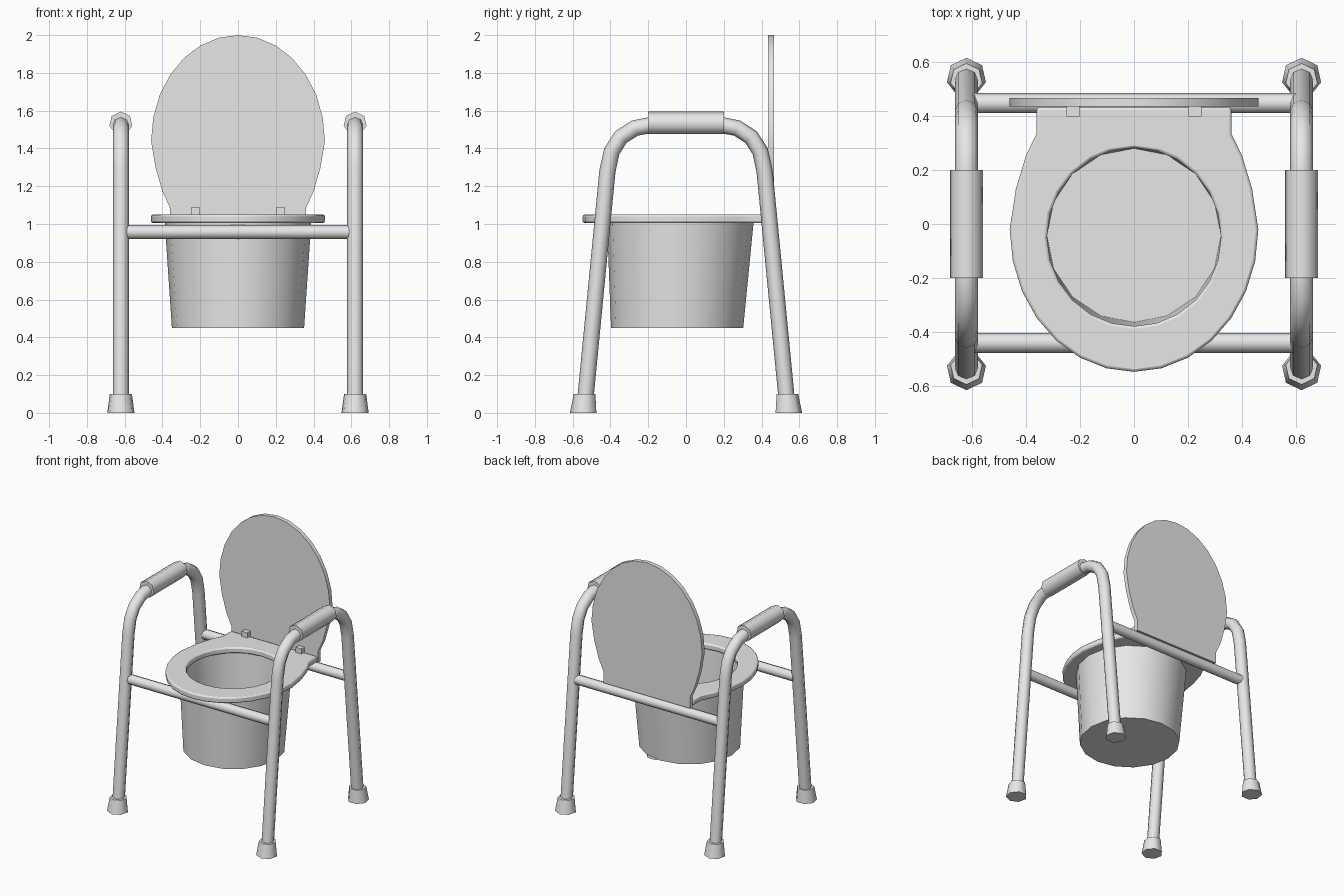
import bpy, bmesh
from math import sin, cos, pi, radians
from mathutils import Vector

if "Cube" in bpy.data.objects:
    bpy.data.objects.remove(bpy.data.objects["Cube"])

grey = bpy.data.materials.new("light_grey")
grey.use_nodes = True
grey.diffuse_color = (0.8, 0.8, 0.8, 1)
grey.node_tree.nodes["Principled BSDF"].inputs["Base Color"].default_value = (0.8, 0.8, 0.8, 1)


def finish(name, bm, smooth=60):
    bmesh.ops.recalc_face_normals(bm, faces=bm.faces)
    mesh = bpy.data.meshes.new(name)
    bm.to_mesh(mesh)
    bm.free()
    mesh.materials.append(grey)
    obj = bpy.data.objects.new(name, mesh)
    bpy.context.collection.objects.link(obj)
    bpy.ops.object.select_all(action='DESELECT')
    obj.select_set(True)
    bpy.context.view_layer.objects.active = obj
    bpy.ops.object.shade_smooth_by_angle(angle=radians(smooth))
    return obj


def loft(name, rings, sides, up, smooth=60):
    """Skin a capped shape over rings of (centre, axis, radius); first corner faces up."""
    bm = bmesh.new()
    loops = []
    for centre, axis, radius in rings:
        axis = Vector(axis).normalized()
        u = Vector(up)
        u = (u - axis * u.dot(axis)).normalized()
        v = axis.cross(u)
        loops.append([bm.verts.new(Vector(centre) + radius * (u * cos(2 * pi * i / sides)
                      + v * sin(2 * pi * i / sides))) for i in range(sides)])
    for a, b in zip(loops, loops[1:]):
        for i in range(sides):
            j = (i + 1) % sides
            bm.faces.new((a[i], a[j], b[j], b[i]))
    bm.faces.new(loops[0])
    bm.faces.new(loops[-1])
    return finish(name, bm, smooth)


def plate(name, outline, holes, depth):
    """Fill an outline with holes and thicken it along depth."""
    bm = bmesh.new()
    for loop in [outline] + holes:
        vs = [bm.verts.new(p) for p in loop]
        for a, b in zip(vs, vs[1:] + vs[:1]):
            bm.edges.new((a, b))
    bmesh.ops.triangle_fill(bm, use_beauty=True, edges=bm.edges[:])
    top = bmesh.ops.extrude_face_region(bm, geom=bm.faces[:])
    moved = [g for g in top["geom"] if isinstance(g, bmesh.types.BMVert)]
    bmesh.ops.translate(bm, verts=moved, vec=depth)
    return finish(name, bm, 35)


def egg(middle, reach, shoulder, neck, back):
    """Half ellipse that narrows through shoulders to a square hinge tab."""
    arc = [(0.46 * cos(pi * i / 14), middle - reach * sin(pi * i / 14)) for i in range(15)]
    side = [(0.437, shoulder), (0.40, (shoulder + neck) / 2 + 0.02), (0.36, neck), (0.36, back)]
    return arc + [(-x, y) for x, y in side] + side[::-1]


# Side frames: bent leg tube, padded grip and rubber feet
half = [(-0.537, 0.03), (-0.416, 1.28), (-0.393, 1.385), (-0.345, 1.46), (-0.27, 1.508), (-0.19, 1.523)]
path = half + [(-y, z) for y, z in half[::-1]]
for label, x in (("left", 0.62), ("right", -0.62)):
    pts = [Vector((x, y, z)) for y, z in path]
    rings = []
    for i, p in enumerate(pts):
        before = (p - pts[max(i - 1, 0)]).normalized()
        after = (pts[min(i + 1, len(pts) - 1)] - p).normalized()
        rings.append((p, before + after, 0.043))
    loft(label + "_leg_tube", rings, 8, (1, 0, 0))
    loft(label + "_hand_grip", [((x, y, 1.533), (0, 1, 0), 0.062) for y in (-0.2, 0.2)], 7, (0, 0, 1))
    for end, s in (("front", -1), ("back", 1)):
        loft(f"{label}_{end}_foot", [((x, s * 0.541, 0), (0, 0, 1), 0.074),
                                     ((x, s * 0.534, 0.1), (0, 0, 1), 0.06)], 7, (0, s, 0))

# Cross bars
for end, y in (("front", -0.44), ("back", 0.447)):
    loft(end + "_cross_bar", [((x, y, 0.957), (1, 0, 0), 0.037) for x in (-0.6, 0.6)], 8, (0, 0, 1))

# Bucket: outer wall, rim, inner wall and floor
profile = [(0.45, 0.35, -0.047), (1.01, 0.388, -0.03), (1.01, 0.355, -0.035), (0.475, 0.322, -0.042)]
loft("bucket", [((0, y, z), (0, 0, 1), r) for z, r, y in profile], 16, (0, 1, 0), 40)

# Seat ring
hole = [(0.322 * cos(pi * i / 12), -0.048 + 0.33 * sin(pi * i / 12), 1.005) for i in range(24)]
seat = plate("seat", [(x, y, 1.005) for x, y in egg(-0.02, 0.527, 0.13, 0.335, 0.432)], [hole], (0, 0, 0.045))
bevel = seat.modifiers.new("rounded_rim", 'BEVEL')
bevel.width = 0.01
bevel.segments = 2
bevel.angle_limit = radians(60)

# Raised lid
plate("lid", [(x, 0.434, 1.44 - y) for x, y in egg(0, 0.56, 0.14, 0.355, 0.44)], [], (0, 0.032, 0))

# Hinges
for label, x in (("left", 0.225), ("right", -0.225)):
    bm = bmesh.new()
    bmesh.ops.create_cube(bm, size=1)
    bmesh.ops.scale(bm, verts=bm.verts, vec=(0.048, 0.045, 0.05))
    bmesh.ops.translate(bm, verts=bm.verts, vec=(x, 0.42, 1.063))
    finish(label + "_hinge", bm, 30)
